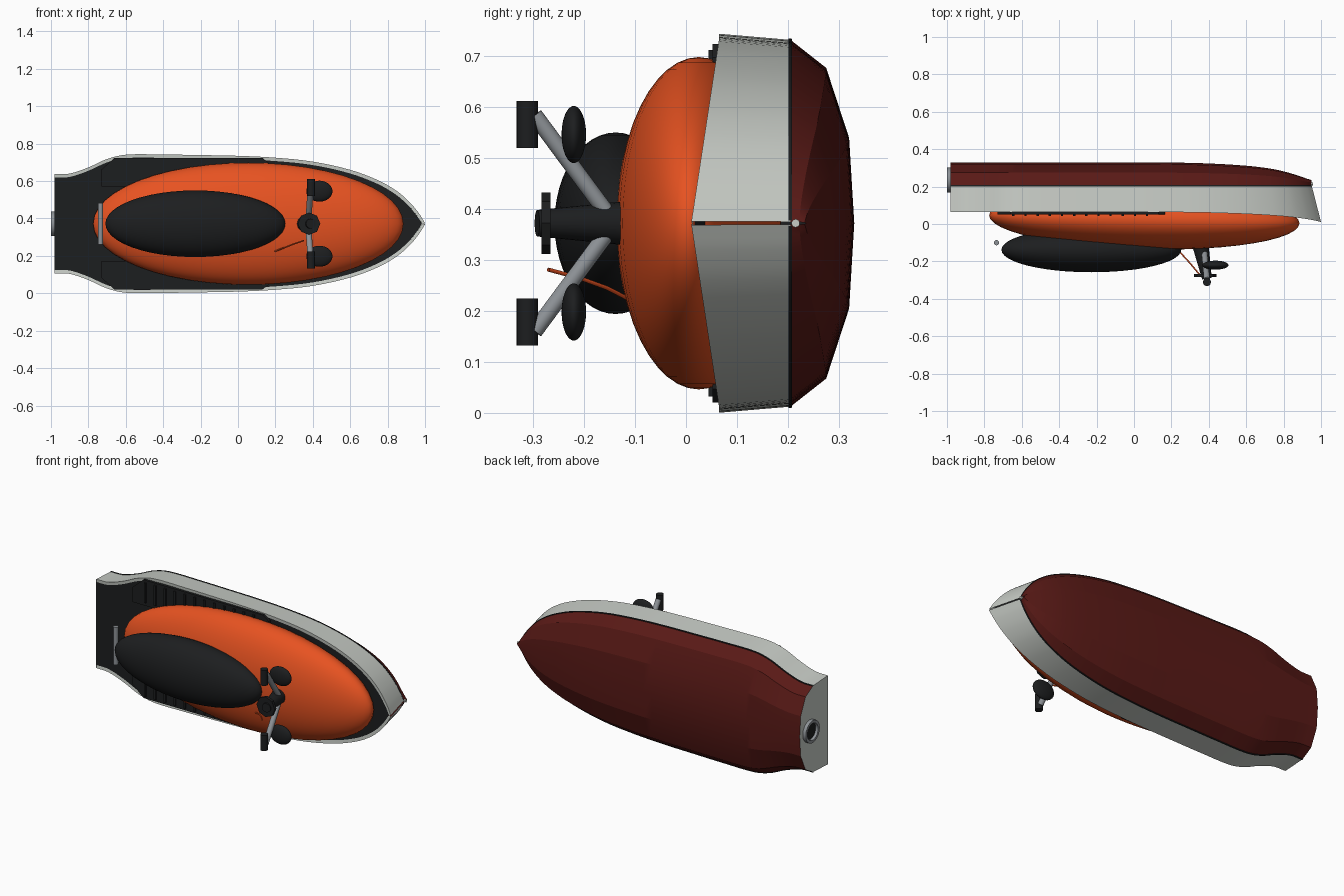
import bpy, bmesh, math
from mathutils import Vector

if "Cube" in bpy.data.objects:
    bpy.data.objects.remove(bpy.data.objects["Cube"])

CZ = 0.372  # the craft lies on its side: its width runs along z, its up is -y


def mat(name, c):
    m = bpy.data.materials.new(name)
    m.diffuse_color = (*c, 1)
    m.use_nodes = True
    m.node_tree.nodes["Principled BSDF"].inputs["Base Color"].default_value = m.diffuse_color
    return m


ORANGE = mat("orange", (0.80, 0.085, 0.015))
RED = mat("dark_red", (0.10, 0.010, 0.008))
BLACK = mat("black", (0.012, 0.013, 0.014))
LIGHT = mat("light_grey", (0.58, 0.61, 0.57))
STEEL = mat("steel", (0.27, 0.29, 0.31))


def finish(ob, name, m, angle=30):
    ob.name = name
    ob.data.materials.clear()
    ob.data.materials.append(m)
    bpy.ops.object.select_all(action='DESELECT')
    ob.select_set(True)
    bpy.context.view_layer.objects.active = ob
    bpy.ops.object.shade_smooth_by_angle(angle=math.radians(angle))
    return ob


def mesh(name, verts, faces, m, angle=30):
    bm = bmesh.new()
    vs = [bm.verts.new(v) for v in verts]
    for f in faces:
        bm.faces.new([vs[i] for i in f])
    bmesh.ops.remove_doubles(bm, verts=bm.verts, dist=1e-5)
    bmesh.ops.recalc_face_normals(bm, faces=bm.faces)
    me = bpy.data.meshes.new(name)
    bm.to_mesh(me)
    bm.free()
    ob = bpy.data.objects.new(name, me)
    bpy.context.collection.objects.link(ob)
    return finish(ob, name, m, angle)


def loft(name, rows, m, angle=30):
    n = len(rows[0])
    faces = [(i * n + j, i * n + j + 1, (i + 1) * n + j + 1, (i + 1) * n + j)
             for i in range(len(rows) - 1) for j in range(n - 1)]
    return mesh(name, [p for r in rows for p in r], faces, m, angle)


def ellipsoid(name, loc, r, m, tilt=0):
    bpy.ops.mesh.primitive_uv_sphere_add(segments=48, ring_count=24, location=loc, rotation=(0, 0, tilt))
    ob = bpy.context.object
    ob.scale = r
    return finish(ob, name, m, 60)


def rod(name, a, b, r1, m, r2=None, sides=24):
    a, b = Vector(a), Vector(b)
    bpy.ops.mesh.primitive_cone_add(vertices=sides, radius1=r1, radius2=r1 if r2 is None else r2,
                                    depth=(b - a).length, location=(a + b) / 2)
    ob = bpy.context.object
    ob.rotation_euler = (b - a).to_track_quat('Z', 'Y').to_euler()
    return finish(ob, name, m)


def box(name, loc, size, m):
    bpy.ops.mesh.primitive_cube_add(size=1, location=loc)
    bpy.context.object.scale = size
    return finish(bpy.context.object, name, m)


# Hull stations: x, half width at gunwale, bottom depth factor
ST = [(-.98, .265, 1), (-.9, .268, 1), (-.8, .301, 1), (-.7, .346, 1), (-.6, .369, 1), (-.4, .370, 1),
      (-.2, .367, 1), (0, .363, 1), (.2, .353, .99), (.4, .332, .95), (.6, .288, .86), (.75, .232, .73),
      (.85, .174, .57), (.92, .113, .42), (.97, .052, .30), (1.0, .003, .24)]


def smooth_stations(steps=4):
    out = []
    for i in range(len(ST) - 1):
        p = [Vector(ST[max(0, min(len(ST) - 1, i + k))]) for k in (-1, 0, 1, 2)]
        h = p[2].x - p[1].x
        t1 = (p[2] - p[0]) / (p[2].x - p[0].x) * h
        t2 = (p[3] - p[1]) / (p[3].x - p[1].x) * h
        for s in range(steps):
            t = s / steps
            out.append(p[1] * (2 * t**3 - 3 * t**2 + 1) + t1 * (t**3 - 2 * t**2 + t)
                       + p[2] * (3 * t**2 - 2 * t**3) + t2 * (t**3 - t**2))
    return out + [Vector(ST[-1])]


S = smooth_stations()


def gunwale(s):
    return .01 + .055 * min(1, s.y / .362) if s.x > 0 else .065


def pull(s):  # raked bow: lower rows end further back
    return s.x - .05 * max(0, s.x)**3


def bottom(s):
    prof = [(.968, 0), (.82, .07), (.45, .115), (0, .125)]
    pts = [(pull(s), .205 + h * s.z, CZ + k * s.y) for k, h in prof]
    return pts + [(x, y, 2 * CZ - z) for x, y, z in pts[-2::-1]]


loft("hull_bottom", [bottom(s) for s in S], RED, 15)
for side, tag in ((1, "upper"), (-1, "lower")):
    # Hull side with its inward lip, and the dark rail along the chine
    loft("hull_side_" + tag, [[(pull(s), .205, CZ + side * .968 * s.y),
                               (s.x, gunwale(s), CZ + side * s.y),
                               (s.x - .008 * max(0, s.x), gunwale(s) + .002, CZ + side * max(0, s.y - .018))]
                              for s in S], LIGHT)
    loft("chine_rail_" + tag, [[(pull(s), y, CZ + side * (.968 * s.y + o))
                                for y, o in ((.201, 0), (.201, .003), (.208, .002), (.208, -.003))]
                               for s in S], BLACK)

# Deck and transom
loft("deck", [[(s.x - .01 * max(0, s.x), gunwale(s) + .004, CZ + k * max(0, s.y - .016))
               for k in (-1, 0, 1)] for s in S], BLACK)
s = S[0]
tr = bottom(s)
tr = [(s.x, .065, CZ + s.y)] + tr + [(s.x, .065, CZ - s.y)]
mesh("transom", tr, [tuple(range(len(tr)))], LIGHT)

# Body shell and seat
ellipsoid("body_shell", (.055, .025, CZ), (.83, .16, .326), ORANGE, math.radians(-1.5))
ellipsoid("seat", (-.228, -.138, CZ), (.481, .12, .178), BLACK)

# Foot pads with ribs
PAD = [(-.73, .29), (-.66, .352), (.13, .352), (.165, .325), (.165, .2), (-.73, .2)]
for side, tag in ((1, "upper"), (-1, "lower")):
    n = len(PAD)
    v = [(x, y, CZ + side * w) for y in (.052, .072) for x, w in PAD]
    f = [tuple(range(n)), tuple(range(n, 2 * n))]
    f += [(i, (i + 1) % n, n + (i + 1) % n, n + i) for i in range(n)]
    mesh("foot_pad_" + tag, v, f, BLACK)
    for i in range(12):
        box(f"foot_rib_{tag}_{i}", (-.645 + i * .065, .05, CZ + side * .28), (.012, .012, .12), BLACK)

    # Handlebar half, grip and mirror
    rod("handlebar_" + tag, (.375, -.14, CZ), (.39, -.297, CZ + side * .212), .016, STEEL)
    rod("grip_" + tag, (.39, -.311, CZ + side * .148), (.39, -.311, CZ + side * .24), .021, BLACK)
    ellipsoid("mirror_" + tag, (.435, -.22, CZ + side * .174), (.07, .024, .056), BLACK)

# Steering column and its plate
rod("steering_column", (.355, -.11, CZ), (.39, -.292, CZ), .044, BLACK, .026)
rod("steering_plate", (.38, -.266, CZ), (.38, -.283, CZ), .06, BLACK, sides=8)

# Safety cord
cu = bpy.data.curves.new("safety_cord", 'CURVE')
cu.dimensions = '3D'
cu.bevel_depth = .004
sp = cu.splines.new('POLY')
path = [(.19, -.11, .222), (.25, -.155, .245), (.30, -.21, .265), (.35, -.27, .281)]
sp.points.add(len(path) - 1)
for q, c in zip(sp.points, path):
    q.co = (*c, 1)
cu.materials.append(ORANGE)
bpy.context.collection.objects.link(bpy.data.objects.new("safety_cord", cu))

# Rear grab bar and bow eye
rod("grab_bar", (-.735, -.1, CZ - .112), (-.735, -.1, CZ + .112), .014, STEEL)
rod("bow_eye", (.92, .215, CZ), (.958, .215, CZ), .008, LIGHT)

# Jet nozzle: a ring with a dark mouth
C = [(-.975, .066), (-1, .066), (-1, .05), (-.975, .047)]
loft("jet_nozzle", [[(x, .235 + r * math.cos(a), CZ + r * math.sin(a)) for x, r in C]
                    for a in (2 * math.pi * i / 32 for i in range(33))], STEEL)
rod("nozzle_mouth", (-.985, .235, CZ), (-.975, .235, CZ), .05, BLACK)
